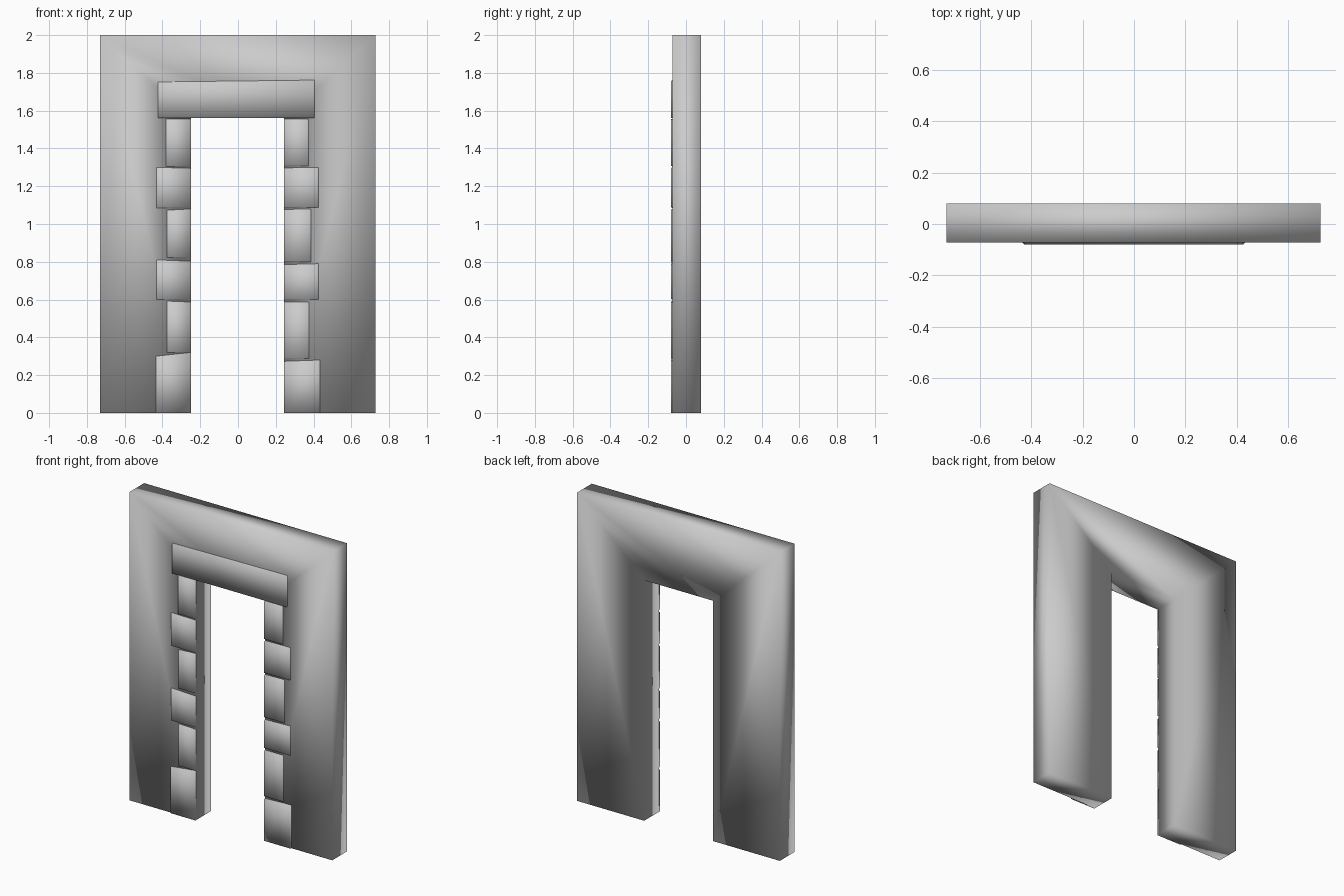
import bpy, bmesh

if "Cube" in bpy.data.objects:
    bpy.data.objects.remove(bpy.data.objects["Cube"])

FRONT, BACK, FACE = -0.072, 0.08, -0.08
LEFT, RIGHT, HEAD = -0.25, 0.244, 1.56


def make_object(name, bm):
    bmesh.ops.recalc_face_normals(bm, faces=bm.faces)
    for f in bm.faces:
        f.smooth = True
    mesh = bpy.data.meshes.new(name)
    bm.to_mesh(mesh)
    bm.free()
    obj = bpy.data.objects.new(name, mesh)
    bpy.context.collection.objects.link(obj)
    return obj


def prism(name, outline):
    """Extrude an x-z outline through the wall thickness."""
    bm = bmesh.new()
    face = bm.faces.new([bm.verts.new((x, FRONT, z)) for x, z in outline])
    new = bmesh.ops.extrude_face_region(bm, geom=[face])["geom"]
    verts = [v for v in new if isinstance(v, bmesh.types.BMVert)]
    bmesh.ops.translate(bm, verts=verts, vec=(0, BACK - FRONT, 0))
    if not any(f.normal.y < -0.5 and f.calc_center_median().y < 0 for f in bm.faces):
        bm.normal_update()
    return make_object(name, bm)


def stone(name, base, front):
    """Shallow facing stone: outline on the wall, chamfered to its front face."""
    bm = bmesh.new()
    a = [bm.verts.new((x, FRONT, z)) for x, z in base]
    b = [bm.verts.new((x, FACE, z)) for x, z in front]
    bm.faces.new(b)
    for i in range(4):
        j = (i + 1) % 4
        bm.faces.new((a[i], a[j], b[j], b[i]))
    return make_object(name, bm)


# Wall with doorway
prism("wall", [(-0.73, 0), (LEFT, 0), (LEFT, HEAD), (RIGHT, HEAD),
               (RIGHT, 0), (0.727, 0), (0.727, 2), (-0.73, 2)])

# Jamb stones: outer x, bottom, top at the opening, top at the outer edge
left_stones = [(-0.435, 0, 0.32, 0.30), (-0.377, 0.32, 0.587, 0.592),
               (-0.432, 0.60, 0.803, 0.81), (-0.377, 0.822, 1.08, 1.073),
               (-0.432, 1.085, 1.295, 1.30), (-0.382, 1.305, 1.557, 1.557)]
right_stones = [(0.434, 0, 0.273, 0.28), (0.377, 0.287, 0.587, 0.587),
                (0.426, 0.60, 0.785, 0.79), (0.386, 0.80, 1.077, 1.08),
                (0.426, 1.088, 1.297, 1.30), (0.374, 1.307, 1.557, 1.555)]
for side, inner, stones in (("left", LEFT, left_stones), ("right", RIGHT, right_stones)):
    for i, (outer, low, top_in, top_out) in enumerate(stones):
        s = 0.008 if outer < 0 else -0.008
        d = 0.003
        lo = low + d if low else 0
        stone(f"{side}_jamb_stone_{i + 1}",
              [(inner, low), (outer, low), (outer, top_out), (inner, top_in)],
              [(inner, lo), (outer + s, lo), (outer + s, top_out - d), (inner, top_in - d)])

# Lintel
stone("lintel", [(-0.424, 1.56), (0.406, 1.56), (0.406, 1.762), (-0.424, 1.752)],
      [(-0.418, 1.56), (0.40, 1.56), (0.40, 1.757), (-0.418, 1.747)])
